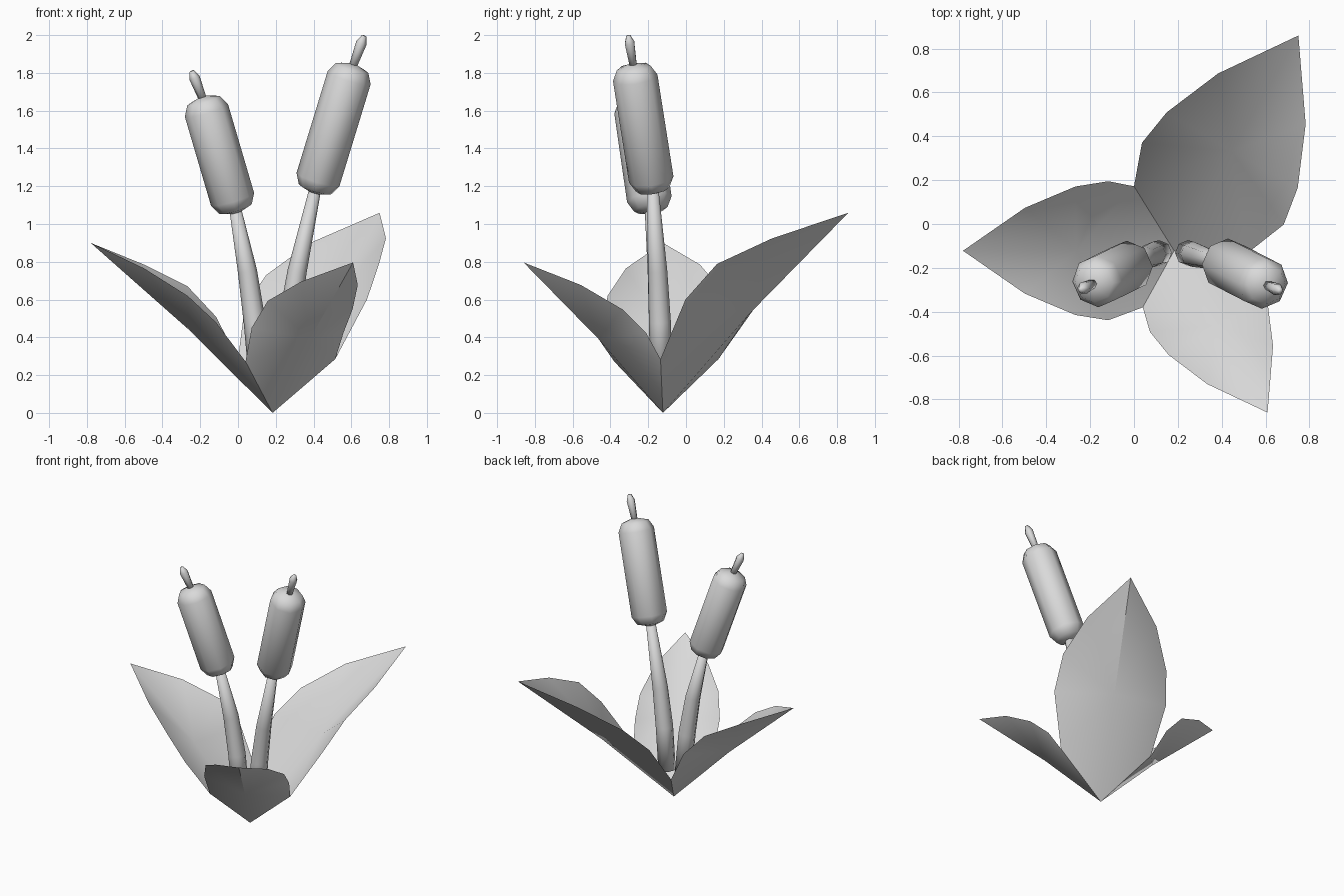
import bpy, bmesh, math
from mathutils import Vector

cube = bpy.data.objects.get("Cube")
if cube:
    bpy.data.objects.remove(cube, do_unlink=True)

GREY = (0.7, 0.7, 0.7, 1)
mat = bpy.data.materials.new("plain_grey")
mat.use_nodes = True
mat.diffuse_color = GREY
mat.node_tree.nodes["Principled BSDF"].inputs["Base Color"].default_value = GREY

ROOT = Vector((0.183, -0.122, 0))


def finish(name, bm):
    """Make a smooth shaded object; edges marked sharp stay sharp."""
    for f in bm.faces:
        f.smooth = True
    mesh = bpy.data.meshes.new(name)
    bm.to_mesh(mesh)
    bm.free()
    obj = bpy.data.objects.new(name, mesh)
    bpy.context.collection.objects.link(obj)
    mesh.materials.append(mat)


def leaf(name, heading, scale, left_corner, right_corner):
    """Thin dished leaf: a keeled underside and a smooth upper face."""
    # distance out, half width, height of left rim, height of right rim
    rim = [(0.30, 0.317, 0.48, 0.51), (0.45, 0.293, 0.62, 0.67),
           (0.68, 0.196, 0.765, 0.785)]
    out = Vector((math.cos(heading), math.sin(heading), 0))
    side = Vector((-out.y, out.x, 0))
    bm = bmesh.new()

    def point(r, lat, z):
        return bm.verts.new(ROOT + scale * (out * r + side * lat + Vector((0, 0, z))))

    left = [bm.verts.new(left_corner)] + [point(r, w, zl) for r, w, zl, zr in rim]
    right = [bm.verts.new(right_corner)] + [point(r, -w, zr) for r, w, zl, zr in rim]
    tip = point(0.963, 0, 0.9)
    loop = [point(0, 0, 0)] + right + [tip] + left[::-1]
    keel = point(0.445, 0, 0.442)
    hollow = point(0.445, 0, 0.462)
    for a, b in zip(loop, loop[1:] + loop[:1]):
        bm.faces.new((keel, b, a))
        bm.faces.new((hollow, a, b))
        bm.edges.get((a, b)).smooth = False
    bm.edges.get((keel, tip)).smooth = False
    finish(name, bm)


def tube(name, points, radii, sides=8):
    """Closed tube swept through points with a radius at each."""
    pts = [Vector(p) for p in points]
    bm = bmesh.new()
    rings = []
    for i, (p, r) in enumerate(zip(pts, radii)):
        axis = (pts[min(i + 1, len(pts) - 1)] - pts[max(i - 1, 0)]).normalized()
        u = Vector((0, 1, 0)).cross(axis).normalized()
        v = axis.cross(u)
        turns = [math.tau * k / sides for k in range(sides)]
        rings.append([bm.verts.new(p + r * (math.cos(t) * u + math.sin(t) * v))
                      for t in turns])
    for a, b in zip(rings, rings[1:]):
        for k in range(sides):
            n = (k + 1) % sides
            bm.faces.new((a[k], a[n], b[n], b[k]))
    bm.faces.new(rings[0][::-1])
    bm.faces.new(rings[-1])
    finish(name, bm)


def reed(name, stalk, bottom, top, tip):
    """Tapering stalk, round-ended seed head and a small spike."""
    bottom, top, tip = Vector(bottom), Vector(top), Vector(tip)
    axis = (top - bottom).normalized()
    tube(name + "_stalk", stalk + [bottom + axis * 0.03],
         [0.058, 0.058, 0.051, 0.031])
    insets = [0, 0.02, 0.075]
    widths = [0.025, 0.09, 0.119]
    tube(name + "_seed_head",
         [bottom + axis * d for d in insets] + [top - axis * d for d in insets[::-1]],
         widths + widths[::-1])
    tube(name + "_spike",
         [top - axis * 0.03, top.lerp(tip, 0.75), tip],
         [0.02, 0.029, 0.012], sides=6)


# Leaves spread evenly around the root, neighbours meeting at shared corners
corner_left = (0.515, -0.135, 0.285)
corner_back = (0.0, 0.172, 0.285)
corner_front = (0.04, -0.38, 0.272)
leaf("side_leaf", math.pi, 1.0, corner_front, corner_back)
leaf("back_leaf", math.pi / 3, 1.177, corner_back, corner_left)
leaf("front_leaf", -math.pi / 3, 0.885, corner_left, corner_front)

# Reeds
reed("tall_reed",
     [(0.245, -0.132, 0.18), (0.27, -0.138, 0.48), (0.313, -0.15, 0.75)],
     (0.402, -0.173, 1.165), (0.61, -0.28, 1.845), (0.668, -0.305, 1.997))
reed("short_reed",
     [(0.115, -0.132, 0.18), (0.088, -0.138, 0.48), (0.05, -0.152, 0.75)],
     (-0.008, -0.184, 1.06), (-0.188, -0.272, 1.672), (-0.245, -0.3, 1.81))
